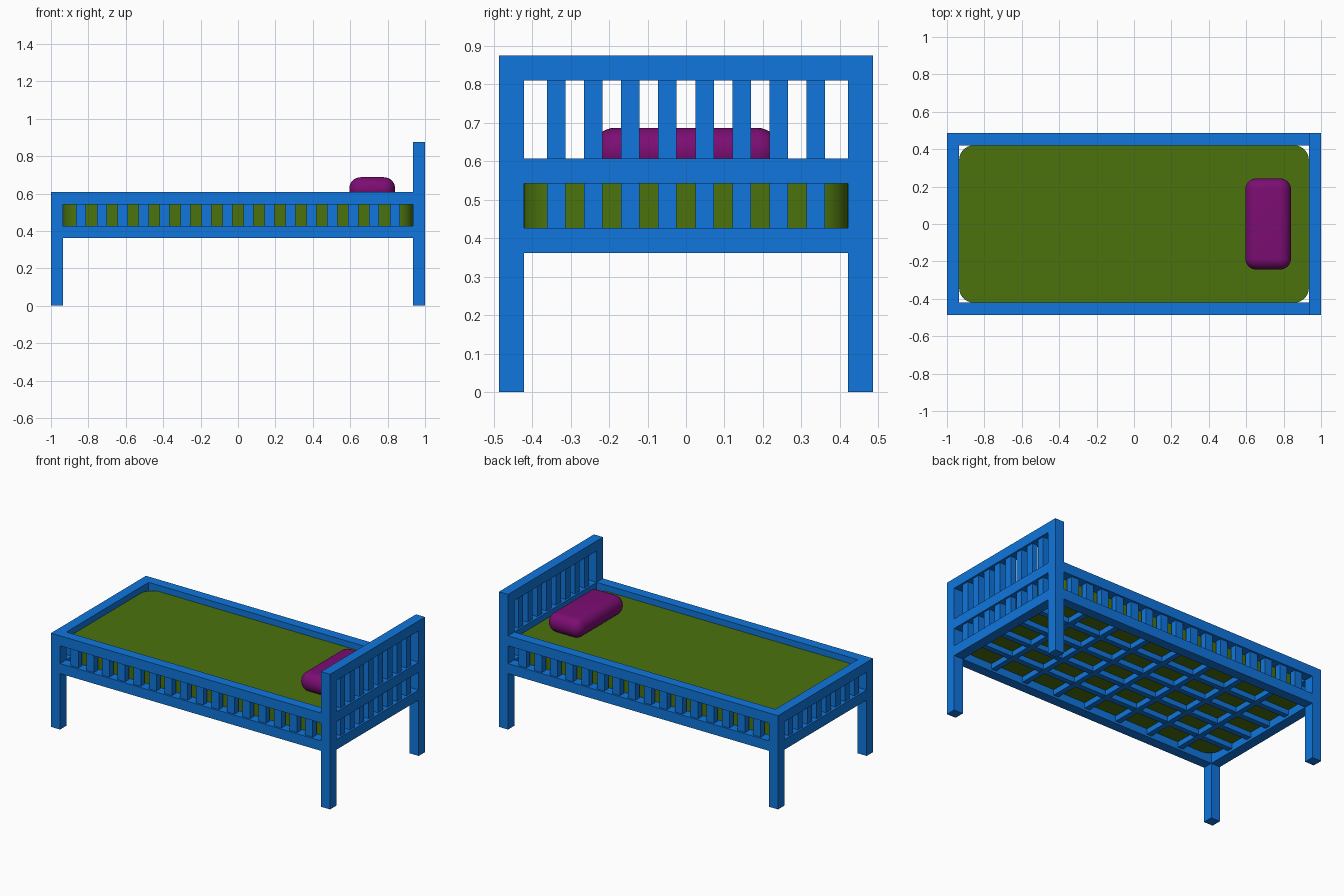
import bpy, bmesh, math

if "Cube" in bpy.data.objects:
    bpy.data.objects.remove(bpy.data.objects["Cube"])


def material(name, rgb):
    m = bpy.data.materials.new(name)
    m.diffuse_color = (*rgb, 1)
    m.use_nodes = True
    m.node_tree.nodes["Principled BSDF"].inputs["Base Color"].default_value = m.diffuse_color
    return m


BLUE = material("blue_paint", (0.005, 0.18, 0.72))
GREEN = material("green_fabric", (0.07, 0.17, 0.004))
PURPLE = material("purple_fabric", (0.2, 0.004, 0.17))


def box(name, x, y, z, mat=BLUE):
    """Box from (min, max) ranges on each axis."""
    bm = bmesh.new()
    bmesh.ops.create_cube(bm, size=1)
    for v in bm.verts:
        v.co = [r[0] if c < 0 else r[1] for c, r in zip(v.co, (x, y, z))]
    me = bpy.data.meshes.new(name)
    bm.to_mesh(me)
    bm.free()
    me.materials.append(mat)
    ob = bpy.data.objects.new(name, me)
    bpy.context.collection.objects.link(ob)
    return ob


def round_edges(ob, radius, segments, vertical_only):
    bm = bmesh.new()
    bm.from_mesh(ob.data)
    edges = [e for e in bm.edges if not vertical_only
             or abs(e.verts[0].co.z - e.verts[1].co.z) > 0.01]
    bmesh.ops.bevel(bm, geom=edges, offset=radius, segments=segments,
                    profile=0.5, affect='EDGES')
    bm.to_mesh(ob.data)
    bm.free()
    bpy.ops.object.select_all(action='DESELECT')
    bpy.context.view_layer.objects.active = ob
    ob.select_set(True)
    bpy.ops.object.shade_smooth_by_angle(angle=math.radians(35))


def span(a, b):
    return (min(a, b), max(a, b))


W = 0.065                       # timber thickness
XO, YO = 1.0, 0.486             # outer half sizes
XI, YI = XO - W, YO - W         # inner half sizes
LOW, HIGH, HEAD = (0.362, 0.427), (0.542, 0.607), (0.81, 0.875)
T = 0.02                        # half thickness of slats

# Corner posts, taller at the head end
for sx in (-1, 1):
    for sy in (-1, 1):
        top = HEAD[1] if sx > 0 else HIGH[1]
        box("corner_post", span(sx * XI, sx * XO), span(sy * YI, sy * YO), (0, top))

# Side rails and their slats
for sy in (-1, 1):
    for z in (LOW, HIGH):
        box("side_rail", (-XI, XI), span(sy * YI, sy * YO), z)
    yc = sy * (YI + YO) / 2
    for i in range(16):
        xc = -0.84 + i * 0.112
        box("side_slat", (xc - 0.027, xc + 0.027), (yc - T, yc + T), (LOW[1], HIGH[0]))

# End rails and slats, with the extra headboard tier
for sx in (-1, 1):
    rails = [LOW, HIGH] + ([HEAD] if sx > 0 else [])
    for z in rails:
        box("end_rail", span(sx * XI, sx * XO), (-YI, YI), z)
    xc = sx * (XI + XO) / 2
    for below, above in zip(rails, rails[1:]):
        for i in range(8):
            yc = (i - 3.5) * 0.0965
            box("end_slat", (xc - T, xc + T), (yc - 0.024, yc + 0.024),
                (below[1], above[0]))

# Support lattice under the mattress
for i in range(4):
    yc = (i - 1.5) * 2 * YI / 5
    box("long_support", (-XI, XI), (yc - 0.018, yc + 0.018), (0.378, 0.412))
for i in range(7):
    xc = (i - 3) * 2 * XI / 8
    box("cross_support", (xc - 0.018, xc + 0.018), (-YI, YI), (0.376, 0.411))

# Mattress with rounded corners
mattress = box("mattress", (-XI, XI), (-YI, YI), (0.412, 0.567), GREEN)
round_edges(mattress, 0.08, 8, True)

# Pillow, rounded all over
pillow = box("pillow", (0.595, 0.84), (-0.244, 0.244), (0.562, 0.687), PURPLE)
round_edges(pillow, 0.06, 8, False)
